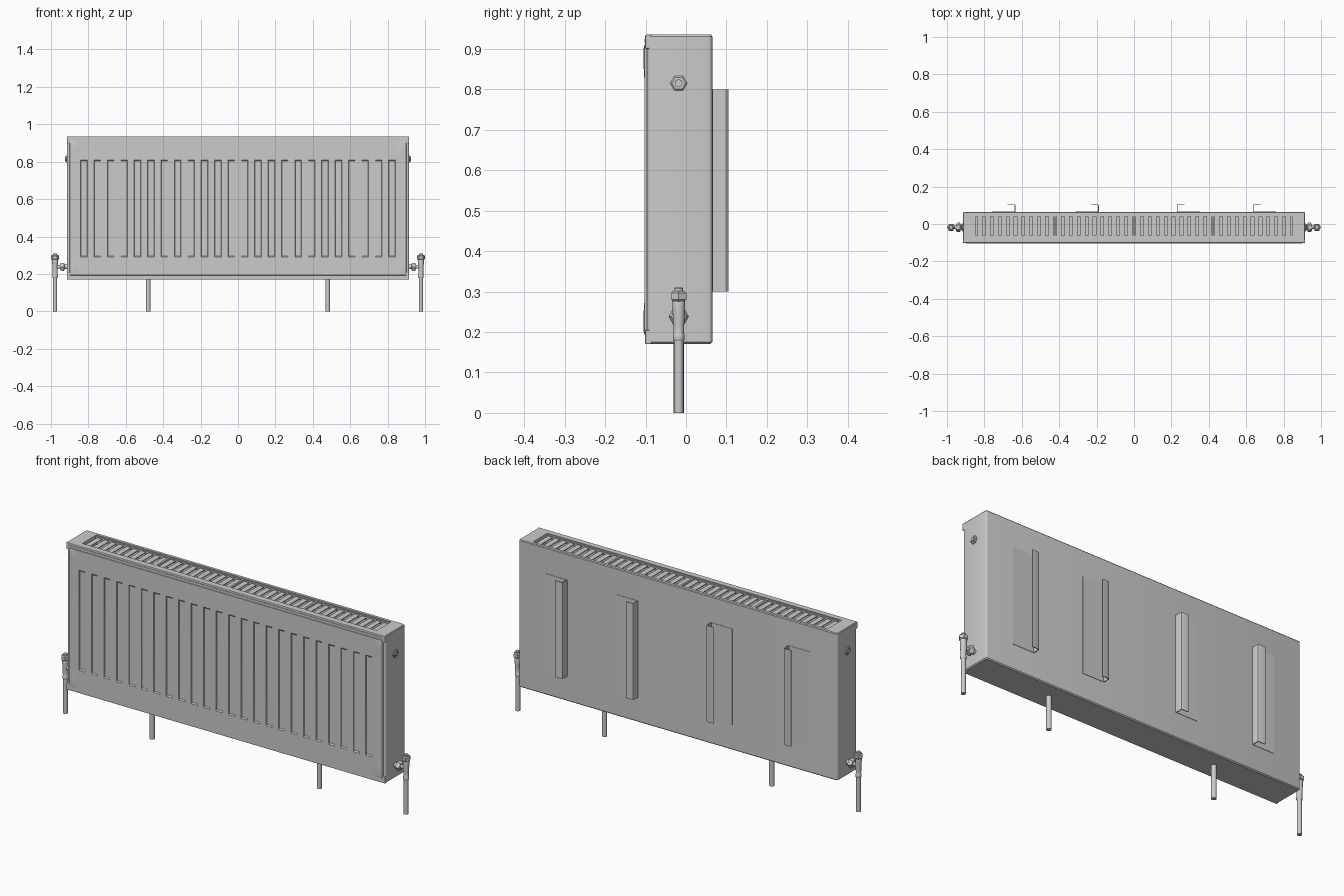
import bpy, bmesh
from math import sin, cos, pi, radians

if "Cube" in bpy.data.objects:
    bpy.data.objects.remove(bpy.data.objects["Cube"])


def finish(name, bm, smooth=True):
    bmesh.ops.recalc_face_normals(bm, faces=bm.faces)
    me = bpy.data.meshes.new(name)
    bm.to_mesh(me)
    bm.free()
    ob = bpy.data.objects.new(name, me)
    bpy.context.collection.objects.link(ob)
    if smooth:
        bpy.ops.object.select_all(action='DESELECT')
        bpy.context.view_layer.objects.active = ob
        ob.select_set(True)
        bpy.ops.object.shade_smooth_by_angle(angle=radians(35))
    return ob


def loft(name, loops):
    """Skin a stack of equal-length closed loops and cap both ends."""
    bm = bmesh.new()
    rings = [[bm.verts.new(p) for p in lp] for lp in loops]
    n = len(rings[0])
    for a, b in zip(rings, rings[1:]):
        for i in range(n):
            j = (i + 1) % n
            bm.faces.new((a[i], a[j], b[j], b[i]))
    bm.faces.new(rings[0][::-1])
    bm.faces.new(rings[-1])
    return finish(name, bm)


def boxes(name, spans):
    """One object made of boxes given as (x0, x1, y0, y1, z0, z1)."""
    bm = bmesh.new()
    for x0, x1, y0, y1, z0, z1 in spans:
        vs = bmesh.ops.create_cube(bm, size=1)['verts']
        for v in vs:
            v.co = ((x0 + x1) / 2 + v.co.x * (x1 - x0),
                    (y0 + y1) / 2 + v.co.y * (y1 - y0),
                    (z0 + z1) / 2 + v.co.z * (z1 - z0))
    return finish(name, bm, False)


def rounded(x, y0, y1, r, z):
    """Rounded rectangle, symmetric in x, at height z."""
    pts = []
    for cx, cy, a0 in ((x - r, y1 - r, 0), (-x + r, y1 - r, 90),
                       (-x + r, y0 + r, 180), (x - r, y0 + r, 270)):
        for k in range(5):
            a = radians(a0 + k * 22.5)
            pts.append((cx + r * cos(a), cy + r * sin(a), z))
    return pts


def lathe(name, axis, at, prof, n=16):
    """Rings of (radius, distance) along the x or z axis."""
    loops = []
    for r, t in prof:
        lp = []
        for i in range(n):
            c, s = r * cos(2 * pi * i / n), r * sin(2 * pi * i / n)
            d = (c, s, t) if axis == 'z' else (t, c, s)
            lp.append(tuple(p + q for p, q in zip(at, d)))
        loops.append(lp)
    return loft(name, loops)


# Casing: closed bottom and sides, open trough at the top
loft("casing", [
    rounded(0.910, -0.091, 0.060, 0.008, 0.170),
    rounded(0.915, -0.096, 0.065, 0.010, 0.175),
    rounded(0.915, -0.096, 0.065, 0.010, 0.931),
    rounded(0.912, -0.093, 0.062, 0.008, 0.935),
    rounded(0.845, -0.070, 0.048, 0.004, 0.935),
    rounded(0.845, -0.070, 0.048, 0.004, 0.200)])

# Lips above and below the front panel
for nm, z0, z1 in (("top_front_lip", 0.900, 0.935), ("bottom_front_lip", 0.170, 0.205)):
    lip = boxes(nm, [(-0.915, 0.915, -0.101, -0.085, z0, z1)])
    bev = lip.modifiers.new("bevel", 'BEVEL')
    bev.width, bev.segments = 0.003, 2
boxes("grille_clip_strip", [(a, b, -0.103, -0.095, 0.916, 0.925)
                            for a, b in ((-0.895, -0.413), (-0.407, 0.407), (0.413, 0.895))])

# Fluted front panel: pressed grooves inside a raised rounded rim
GROOVES, W, STEP = 24, 0.0358, 0.002
start = -W * (2 * GROOVES - 1) / 2
cols = [(-0.902, 0.009, 0), (-0.898, 0.002, 0), (-0.890, 0, 0), (-0.872, 0, 0), (-0.855, 0.002, 0)]
for g in range(GROOVES):
    a = start + 2 * W * g
    cols += [(a, 0.002, 0), (a + STEP, 0.002, 1), (a + W - STEP, 0.002, 1), (a + W, 0.002, 0)]
cols += [(-x, d, k) for x, d, k in reversed(cols[:5])]
rows = [(0.190, 0.009, 0), (0.194, 0.002, 0), (0.203, 0, 0), (0.245, 0, 0), (0.275, 0.002, 0), (0.290, 0.002, 0),
        (0.296, 0.002, 1), (0.804, 0.002, 1), (0.810, 0.002, 0), (0.825, 0.002, 0),
        (0.860, 0, 0), (0.900, 0, 0), (0.910, 0.002, 0), (0.914, 0.009, 0)]
bm = bmesh.new()
grid = []
for z, dz, kz in rows:
    grid.append([])
    for x, dx, kx in cols:
        grid[-1].append(bm.verts.new((x, -0.105 + max(dx, dz) * 0.999 + 0.005 * kx * kz, z)))
for ra, rb in zip(grid, grid[1:]):
    for i in range(len(cols) - 1):
        bm.faces.new((ra[i], ra[i + 1], rb[i + 1], rb[i]))
panel = finish("front_panel", bm)

# Top grille: four sections of flat slats with dividers
slats = []
for s in range(4):
    x0 = -0.845 + s * 0.4225
    for i in range(10):
        x = x0 + 0.0215 + i * 0.0422
        slats.append((x - 0.014, x + 0.014, -0.071, 0.049, 0.921, 0.925))
boxes("grille_slats", slats)
boxes("grille_dividers", [(x - 0.005, x + 0.005, -0.071, 0.049, 0.900, 0.933)
                          for x in (-0.4225, 0, 0.4225)])
boxes("grille_rails", [(-0.845, 0.845, y - 0.004, y + 0.004, 0.912, 0.930) for y in (-0.066, 0.044)])

# Convector sheet folded back and forth inside the casing
bm = bmesh.new()
prev = None
for i in range(41):
    for y in ((-0.06, 0.04) if i % 2 else (0.04, -0.06)):
        x = -0.84 + i * 0.042
        cur = [bm.verts.new((x, y, z)) for z in (0.25, 0.88)]
        if prev:
            bm.faces.new((prev[0], cur[0], cur[1], prev[1]))
        prev = cur
finish("convector", bm, False)

# Wall brackets: base plate, web and returned flange, open to one side
for i, (x, s) in enumerate(((-0.634, -1), (-0.188, -1), (0.229, 1), (0.636, 1))):
    t = 0.004
    prof = [(0.124, 0.064), (0.124, 0.067), (t, 0.067), (t, 0.099), (t + 0.002, 0.101),
            (0.042, 0.101), (0.042, 0.105), (0.006, 0.105), (0.002, 0.103), (0, 0.099), (0, 0.064)]
    loft("wall_bracket_%d" % (i + 1), [[(x + s * u, y, z) for u, y in prof] for z in (0.30, 0.80)])

# Pipes, valves, plugs and feet on both sides
Y = -0.018
for side, s in (("left", -1), ("right", 1)):
    X = s * 0.978
    lathe(side + "_foot", 'z', (s * 0.48, Y, 0), [(0.0125, 0), (0.0125, 0.18)])
    lathe(side + "_pipe", 'z', (X, Y, 0), [(0.0115, 0), (0.0115, 0.20)])
    lathe(side + "_valve_body", 'z', (X, Y, 0), [
        (0.0125, 0.178), (0.0145, 0.181), (0.0145, 0.192), (0.0125, 0.196), (0.0135, 0.215),
        (0.0155, 0.260), (0.0155, 0.278), (0.014, 0.282)])
    lathe(side + "_valve_cap_nut", 'z', (X, Y, 0), [
        (0.017, 0.276), (0.0215, 0.280), (0.0215, 0.296), (0.017, 0.301)], 6)
    lathe(side + "_valve_spindle", 'z', (X, Y, 0), [(0.011, 0.298), (0.011, 0.308), (0.009, 0.310)])
    lathe(side + "_valve_tail", 'x', (0, Y, 0.238), [
        (0.012, s * 0.910), (0.012, s * 0.924), (0.010, s * 0.955), (0.010, s * 0.978)])
    lathe(side + "_union_nut", 'x', (0, Y, 0.238), [
        (0.017, s * 0.927), (0.025, s * 0.931), (0.025, s * 0.943), (0.018, s * 0.952)], 6)
    lathe(side + "_plug_nut", 'x', (0, Y, 0.815), [
        (0.021, s * 0.912), (0.021, s * 0.918), (0.017, s * 0.921)], 6)
    lathe(side + "_plug_stem", 'x', (0, Y, 0.815), [(0.010, s * 0.915), (0.010, s * 0.926)], 8)
